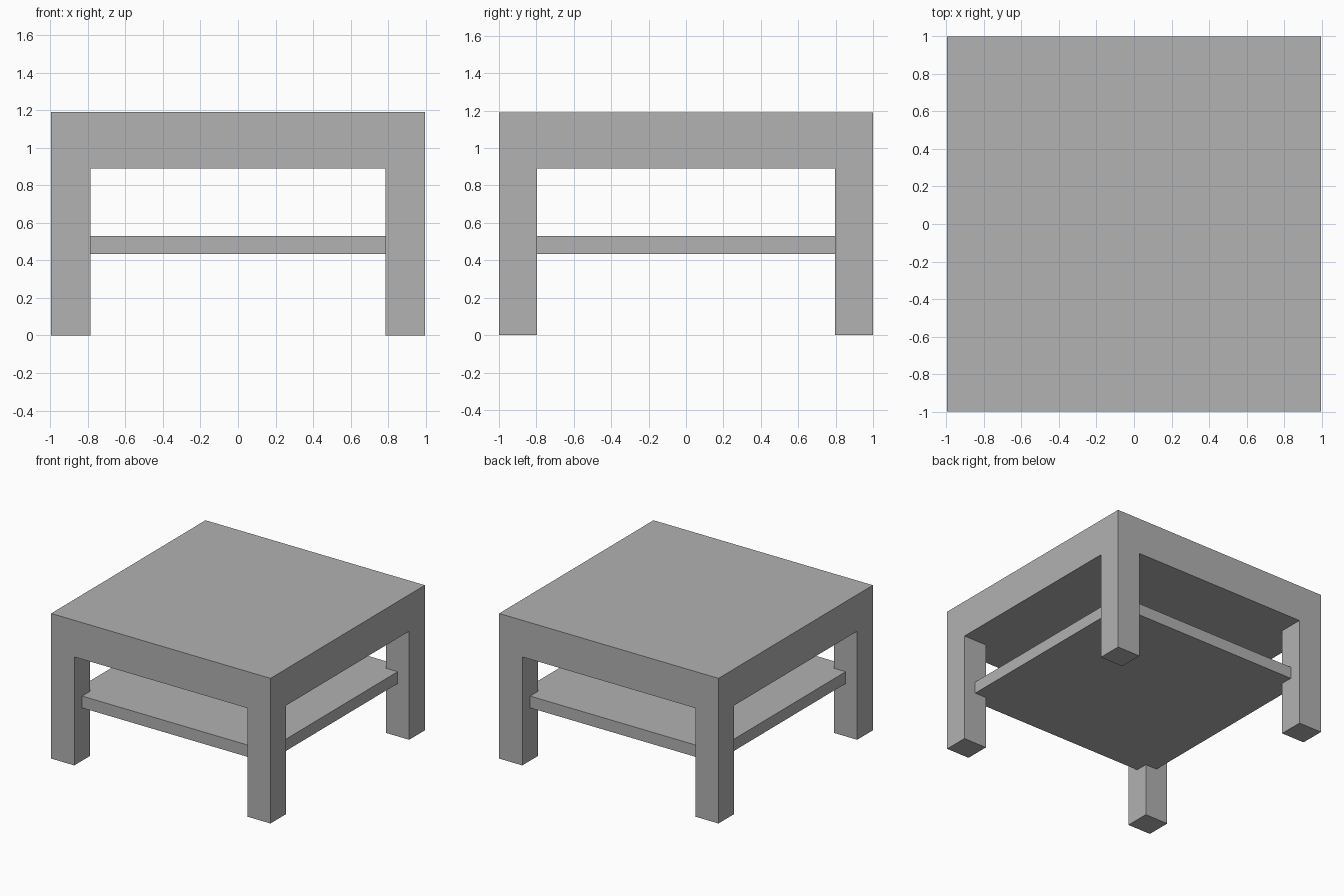
import bpy
from mathutils import Vector

cube = bpy.data.objects.get("Cube")
if cube:
    bpy.data.objects.remove(cube, do_unlink=True)

# Overall half sizes, inner leg faces and heights
HALF_X, HALF_Y = 0.995, 1.0
LEG_X, LEG_Y = 0.785, 0.797
TOP_Z, UNDER_Z = 1.19, 0.89
SHELF_LOW, SHELF_HIGH = 0.433, 0.53

# Single plain grey
grey = bpy.data.materials.new("plain grey")
grey.use_nodes = True
colour = (0.445, 0.445, 0.445, 1)
grey.diffuse_color = colour
grey.node_tree.nodes["Principled BSDF"].inputs["Base Color"].default_value = colour


def box(name, low, high):
    """Flat-sided box between two opposite corners."""
    low, high = Vector(low), Vector(high)
    bpy.ops.mesh.primitive_cube_add(size=1, location=(low + high) / 2)
    obj = bpy.context.object
    obj.name = name
    for v in obj.data.vertices:
        v.co *= high - low
    obj.data.materials.append(grey)
    return obj


# Thick table top
box("table_top", (-HALF_X, -HALF_Y, UNDER_Z), (HALF_X, HALF_Y, TOP_Z))

# Lower shelf, let halfway into the legs
sx, sy = (HALF_X + LEG_X) / 2, (HALF_Y + LEG_Y) / 2
box("lower_shelf", (-sx, -sy, SHELF_LOW), (sx, sy, SHELF_HIGH))

# Four corner legs, flush with the top's sides
for side, x in (("left", 1), ("right", -1)):
    for end, y in (("front", -1), ("back", 1)):
        xs = sorted((x * LEG_X, x * HALF_X))
        ys = sorted((y * LEG_Y, y * HALF_Y))
        box(f"{end}_{side}_leg", (xs[0], ys[0], 0), (xs[1], ys[1], UNDER_Z))
